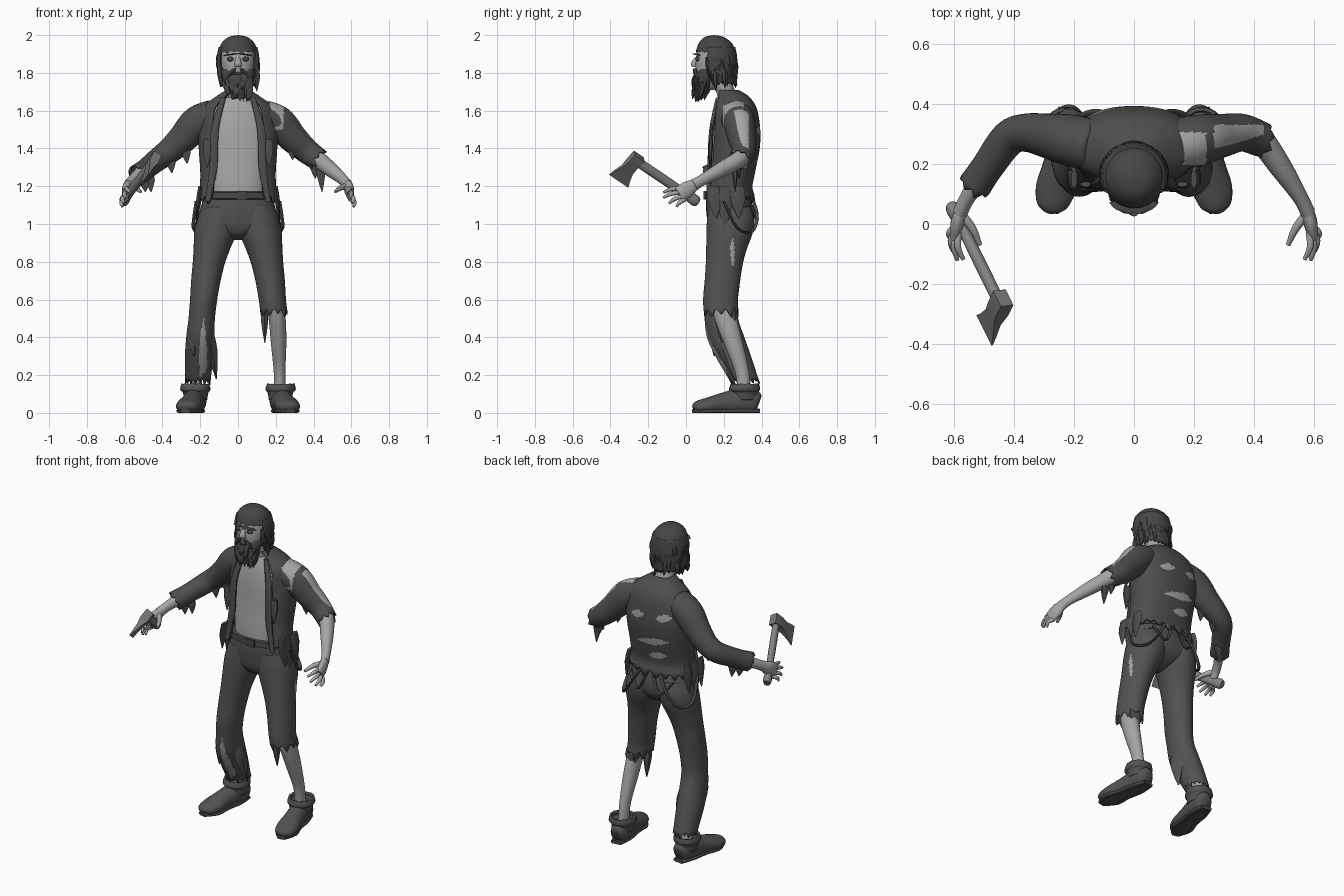
import bpy, bmesh, math, random
from mathutils import Vector

random.seed(7)
cube = bpy.data.objects.get("Cube")
if cube:
    bpy.data.objects.remove(cube)


def material(name, value):
    mat = bpy.data.materials.new(name)
    mat.use_nodes = True
    colour = (value, value, value, 1)
    mat.diffuse_color = colour
    mat.node_tree.nodes["Principled BSDF"].inputs["Base Color"].default_value = colour
    return mat


skin = material("pale skin", 0.38)
jacket_cloth = material("jacket cloth", 0.075)
trouser_cloth = material("trouser cloth", 0.085)
hair_dark = material("dark hair", 0.06)
leather = material("boot leather", 0.085)
belt_leather = material("belt leather", 0.06)
wood = material("axe wood", 0.23)
steel = material("axe steel", 0.18)


def finish(name, bm, mats, thickness=0):
    bmesh.ops.recalc_face_normals(bm, faces=bm.faces)
    mesh = bpy.data.meshes.new(name)
    bm.to_mesh(mesh)
    bm.free()
    for mat in mats:
        mesh.materials.append(mat)
    mesh.shade_smooth()
    mesh.set_sharp_from_angle(angle=math.radians(50))
    obj = bpy.data.objects.new(name, mesh)
    bpy.context.collection.objects.link(obj)
    if thickness:
        shell = obj.modifiers.new("cloth thickness", 'SOLIDIFY')
        shell.thickness = thickness
        shell.offset = 0
    return obj


def refine(rings, steps):
    """Smooth interpolation through the given rings."""
    vecs = [Vector(r) for r in rings]
    out = []
    for i in range(len(vecs) - 1):
        p, q = vecs[i], vecs[i + 1]
        before, after = vecs[max(i - 1, 0)], vecs[min(i + 2, len(vecs) - 1)]
        m, k = (q - before) / 2, (after - p) / 2
        for j in range(steps):
            t = j / steps
            u = 1 - t
            out.append(p * (1 + 2 * t) * u * u + m * t * u * u
                       + q * t * t * (3 - 2 * t) - k * t * t * u)
    return out + [vecs[-1]]


def loft(name, rings, *mats, along=False, n=28, arc=None, steps=4, hem=0, teeth=16,
         rule=None, power=1, thickness=0):
    """Skin ellipses (x, y, z, half width, half depth); angle zero is the front."""
    rings = refine(rings, steps)
    centres = [Vector(r[:3]) for r in rings]
    lengths = [random.uniform(.25, 1) for _ in range(teeth + 1)]
    bm = bmesh.new()
    rows = []
    start, end = arc or (0, math.tau)
    count = n + 1 if arc else n
    for i, r in enumerate(rings):
        tangent = (centres[min(i + 1, len(rings) - 1)] - centres[max(i - 1, 0)]).normalized()
        side, front = Vector((1, 0, 0)), Vector((0, -1, 0))
        if along:
            frame = tangent.to_track_quat('Z', 'Y').to_matrix()
            side, front = frame.col[0], frame.col[1]
        row = []
        for k in range(count):
            angle = start + (end - start) * k / n
            s, c = math.sin(angle), math.cos(angle)
            s, c = (math.copysign(abs(v) ** power, v) for v in (s, c))
            p = centres[i] + side * (r[3] * s) + front * (r[4] * c)
            if hem and i == len(rings) - 1:
                tooth = teeth * k / n
                p += tangent * hem * lengths[int(tooth)] * (1 - abs(2 * (tooth % 1) - 1))
            p.z = max(p.z, 0)
            row.append(bm.verts.new(p))
        rows.append(row)
    for a, b in zip(rows, rows[1:]):
        for k in range(n):
            j = (k + 1) % count
            face = bm.faces.new((a[k], a[j], b[j], b[k]))
            if rule and rule(face.calc_center_median()):
                face.material_index = 1
    if not arc and not hem:
        bm.faces.new(rows[0])
        bm.faces.new(rows[-1])
    return finish(name, bm, mats, thickness)


def mirrored(rings, s):
    return [(s * r[0], *r[1:]) for r in rings]


def ball(name, centre, size, mat):
    bm = bmesh.new()
    bmesh.ops.create_uvsphere(bm, u_segments=16, v_segments=10, radius=1)
    for v in bm.verts:
        v.co = Vector(centre) + v.co * Vector(size)
    return finish(name, bm, [mat])


def strand(name, top, tip, width, depth, mat, n=6):
    """A tuft or rag that tapers to its tip."""
    a, b = Vector(top), Vector(tip)
    rings = [(*a.lerp(b, t), width * w, depth * w) for t, w in ((0, 0.8), (0.4, 1), (1, 0.1))]
    return loft(name, rings, mat, n=n, steps=2)


# Torso, neck and head
loft("torso", [(0, .22, 1.1, .16, .1), (0, .22, 1.2, .155, .105), (0, .235, 1.35, .175, .108),
               (0, .25, 1.5, .185, .115), (0, .25, 1.6, .155, .1), (0, .225, 1.67, .07, .055)],
     skin, power=.9)
loft("neck", [(0, .245, 1.6, .075, .06), (0, .21, 1.7, .056, .05), (0, .175, 1.8, .055, .055)], skin)
loft("head", [(0, .11, 1.71, .035, .04), (0, .125, 1.75, .06, .07), (0, .138, 1.81, .082, .088),
              (0, .145, 1.87, .09, .094), (0, .15, 1.94, .085, .085)], skin)
loft("nose", [(0, .06, 1.885, .012, .012), (0, .045, 1.85, .018, .02), (0, .05, 1.83, .02, .014)], skin, n=12)
ball("mouth", (0, .052, 1.797), (.03, .012, .008), belt_leather)
for s in (-1, 1):
    ball("eye_socket", (s * .038, .063, 1.873), (.02, .012, .013), hair_dark)
    ball("ear", (s * .097, .16, 1.86), (.014, .024, .034), skin)
    strand("eyebrow", (s * .012, .048, 1.902), (s * .08, .072, 1.89), .026, .018, hair_dark)
    strand("moustache", (s * .02, .047, 1.822), (s * .06, .06, 1.765), .018, .014, hair_dark)

# Hair and beard
loft("hair_crown", [(0, .15, 2, .001, .001), (0, .15, 1.99, .05, .05), (0, .155, 1.96, .085, .086),
                    (0, .157, 1.93, .098, .1), (0, .157, 1.915, .102, .104)], hair_dark, hem=.018, n=64)
loft("hair_back", [(0, .157, 1.935, .096, .098), (0, .158, 1.89, .106, .106), (0, .163, 1.84, .107, .104),
                   (0, .168, 1.79, .103, .098), (0, .175, 1.75, .09, .088)], hair_dark,
     arc=(1.15, math.tau - 1.15), hem=.03, thickness=.012, n=48)
for i in range(34):
    t = 1.1 + (math.tau - 2.2) * i / 33
    x, y = math.sin(t), -math.cos(t)
    z = 1.83 + random.uniform(-.02, .07)
    strand("hair_tuft", (x * .1, .161 + y * .096, z),
           (x * .1, .168 + y * .1, z - random.uniform(.07, .11)), .019, .016, hair_dark)
loft("beard", [(0, .118, 1.82, .088, .055), (0, .1, 1.775, .084, .06), (0, .088, 1.72, .062, .048),
               (0, .078, 1.67, .032, .028)], hair_dark, hem=.025, teeth=9, n=36)
for i in range(26):
    t = random.uniform(-1.6, 1.6)
    x, y, z = math.sin(t), -math.cos(t), random.uniform(1.71, 1.8)
    strand("beard_tuft", (x * .07, .1 + y * .05, z),
           (x * .06, .08 + y * .047, z - .065), .017, .014, hair_dark)

# Open jacket with a torn back and shoulder
tears = [(-.105, 1.51, .05), (.07, 1.5, .05), (-.025, 1.345, .11), (-.05, 1.255, .06)]


def jacket_tear(c):
    back = c.y > .3 and any(abs(c.x - x) < w and
                            abs(c.z - z + .15 * (c.x - x)) < .022 * (1 - ((c.x - x) / w) ** 2)
                            for x, z, w in tears)
    shoulder = c.x > .155 and 1.5 < c.z < 1.63 and .2 < c.y < .3
    return back or shoulder


loft("jacket", [(0, .222, 1.705, .06, .055), (0, .245, 1.67, .115, .085), (0, .255, 1.61, .187, .115),
                (0, .26, 1.5, .206, .128), (0, .255, 1.4, .203, .13), (0, .24, 1.28, .195, .122),
                (0, .225, 1.2, .197, .122), (0, .228, 1.15, .206, .13)],
     jacket_cloth, skin, arc=(.66, math.tau - .66), n=120, steps=13, hem=.06,
     rule=jacket_tear, power=.88, thickness=.01)
for s in (-1, 1):
    for y, low in ((.15, 1.03), (.2, .98), (.27, 1.03)):
        strand("jacket_rag", (s * .2, y, 1.2), (s * .222, y + .01, low), .014, .042, jacket_cloth)
    loft("jacket_lapel", mirrored([(.078, .17, 1.67, .015, .012), (.122, .135, 1.5, .022, .012),
                                   (.13, .125, 1.3, .022, .012), (.16, .115, 1.12, .015, .01)], s),
         jacket_cloth, n=10)
    strand("pocket_flap", (s * .16, .133, 1.45), (s * .165, .125, 1.3), .028, .012, jacket_cloth)

# Arms and hands
arm = [(.13, .262, 1.575, .07, .068), (.215, .28, 1.535, .07, .074), (.29, .295, 1.455, .058, .063),
       (.36, .305, 1.39, .048, .052), (.42, .285, 1.345, .044, .046), (.49, .19, 1.29, .038, .04),
       (.555, .09, 1.235, .026, .03), (.58, .04, 1.205, .025, .032)]
fingers = [(.57, -.118, 1.168), (.59, -.12, 1.14), (.605, -.09, 1.11), (.612, -.05, 1.092)]
for s in (-1, 1):
    loft("arm", mirrored(arm, s), skin, along=True)
    loft("palm", mirrored([(.575, .05, 1.21, .022, .028), (.588, .01, 1.185, .024, .043),
                           (.597, -.035, 1.155, .018, .042)], s), skin, along=True, n=16)
    for i, tip in enumerate(fingers):
        root = Vector((.585 + .004 * i, -.025 + .006 * i, 1.188 - .02 * i))
        tip = Vector(tip)
        middle = root.lerp(tip, .55) + Vector((.012, 0, .008))
        loft("finger", mirrored([(*root, .012, .012), (*middle, .0115, .0115), (*tip, .007, .007)], s),
             skin, along=True, n=10)
    loft("thumb", mirrored([(.575, .03, 1.2, .016, .018), (.54, -.015, 1.19, .014, .014),
                            (.515, -.07, 1.17, .008, .008)], s), skin, along=True, n=10)


def sleeve(rings, s, grow):
    return mirrored([(*r[:3], r[3] + grow, r[4] + grow) for r in rings], s)


loft("right_sleeve", sleeve(arm[:6] + [(.53, .132, 1.26, .04, .043)], -1, .012), jacket_cloth,
     along=True, hem=.025, teeth=8, n=40, thickness=.008)
for x, y, z, drop in ((.28, .27, 1.42, .1), (.36, .28, 1.36, .09), (.47, .2, 1.27, .1), (.5, .17, 1.25, .08)):
    strand("right_sleeve_rag", (-x, y, z), (-x + .01, y, z - drop), .03, .012, jacket_cloth)


# The left sleeve is torn open over the shoulder and along the upper arm
def sleeve_tear(c):
    shoulder = c.x < .24 and 1.5 < c.z and .2 < c.y < .305
    upper_arm = .265 < c.x < .43 and c.y < .33 and c.z > 1.49 - .87 * (c.x - .29)
    return shoulder or upper_arm and c.y > .25 + .3 * (c.x - .265)


loft("left_sleeve", sleeve(arm[:5], 1, .011), jacket_cloth, skin, along=True, hem=.04,
     rule=sleeve_tear, teeth=8, n=80, steps=16, thickness=.008)
for x, y, z, drop in ((.28, .27, 1.42, .08), (.4, .28, 1.33, .09), (.435, .26, 1.32, .15)):
    strand("left_sleeve_rag", (x, y, z), (x + .01, y, z - drop), .026, .014, jacket_cloth)

# Trousers and belt
loft("trouser_hips", [(0, .22, 1.17, .172, .112), (0, .23, 1.09, .197, .124), (0, .235, 1.03, .21, .124),
                      (0, .232, .98, .195, .112), (0, .225, .94, .1, .08), (0, .22, .915, .02, .03)],
     trouser_cloth, power=.9)
thigh = [(.095, .232, 1.09, .09, .11), (.108, .236, 1.02, .108, .121), (.12, .23, .95, .108, .118),
         (.138, .215, .87, .093, .104), (.155, .203, .79, .081, .094), (.17, .193, .7, .074, .09),
         (.182, .183, .6, .068, .088)]
calf = [(.192, .187, .5, .066, .085), (.2, .21, .4, .07, .095), (.206, .25, .3, .071, .09),
        (.212, .305, .18, .064, .074)]
loft("right_trouser_leg", mirrored(thigh + calf, -1), trouser_cloth, skin, hem=.04, thickness=.008,
     n=64, steps=6, rule=lambda c: abs(c.x + .185) < .11 * (.52 - c.z) and c.x > -.205
     and c.x < -.165 and c.y < .22)
loft("left_trouser_leg", thigh + [(.188, .185, .55, .068, .088)], trouser_cloth, skin, hem=.055, teeth=10,
     n=80, steps=12, thickness=.008,
     rule=lambda c: c.x > .17 and abs(c.y - .245) < .011 * (1 - ((c.z - .85) / .08) ** 2))
strand("left_knee_rag", (.14, .18, .56), (.142, .19, .37), .022, .03, trouser_cloth)
strand("left_back_rag", (.195, .235, .58), (.21, .255, .42), .05, .035, trouser_cloth)
strand("right_hem_rag", (-.15, .2, .42), (-.115, .26, .18), .033, .05, trouser_cloth)
strand("right_shin_rag", (-.225, .17, .46), (-.235, .15, .3), .035, .035, trouser_cloth)
loft("belt", [(0, .221, 1.172, .17, .113), (0, .221, 1.168, .18, .12), (0, .222, 1.135, .188, .124),
              (0, .222, 1.13, .178, .115)], belt_leather, power=.9, steps=1, n=40)
bpy.ops.mesh.primitive_cube_add(size=1, location=(.02, .099, 1.152))
buckle = bpy.context.object
buckle.name = "belt_buckle"
buckle.scale = (.055, .012, .045)
buckle.data.materials.append(belt_leather)

# Loose braces hanging from the waist
for s in (-1, 1):
    for path in ([(.05, .34, 1.17), (.12, .375, 1.05), (.19, .35, .96), (.235, .27, .98), (.22, .2, 1.12)],
                 [(.015, .34, 1.17), (.035, .365, 1.09), (.08, .375, 1.02), (.15, .345, 1.1)]):
        loft("hanging_brace", mirrored([(*p, .01, .006) for p in path], s), belt_leather,
             along=True, n=8)

# Shins and boots
for s in (-1, 1):
    loft("shin", mirrored([(.19, .18, .62, .046, .055), (.207, .21, .5, .045, .06),
                           (.215, .25, .37, .041, .051), (.22, .296, .22, .031, .038),
                           (.222, .31, .1, .03, .035)], s), skin)
    loft("boot", mirrored([(.216, .387, .055, .025, .035), (.218, .365, .06, .05, .062),
                           (.228, .29, .06, .056, .07), (.245, .2, .05, .058, .058),
                           (.262, .12, .038, .066, .044), (.275, .06, .03, .05, .033),
                           (.278, .04, .022, .015, .015)], s), leather, along=True)
    loft("boot_sole", mirrored([(.217, .388, .01, .035, .012), (.228, .3, .01, .054, .012),
                                (.245, .2, .01, .054, .012), (.262, .11, .01, .066, .012),
                                (.278, .038, .01, .025, .012)], s),
         belt_leather, along=True, power=.6)
    loft("boot_cuff", mirrored([(.224, .31, .07, .055, .065), (.224, .31, .11, .062, .066),
                                (.226, .31, .125, .074, .076), (.226, .312, .15, .068, .07)], s),
         leather, hem=.008, thickness=.012)

# Axe in the right hand
butt, top = Vector((-.61, .062, 1.115)), Vector((-.435, -.292, 1.353))
grip = (top - butt).normalized()
loft("axe_handle", [(*butt.lerp(top, t), r, r * 1.25) for t, r in
                    ((0, .019), (.05, .025), (.2, .02), (.6, .021), (1, .02))], wood, along=True, n=14)
blade = Vector((-.07, -.06, -.135))
blade = (blade - grip * blade.dot(grip)).normalized()
flat = grip.cross(blade)
eye = butt.lerp(top, .93)
bm = bmesh.new()
rows = []
for out, low, high, thick in ((-.032, -.034, .034, .024), (.025, -.03, .034, .025), (.07, -.037, .036, .013),
                              (.115, -.055, .05, .007), (.15, -.075, .058, .002)):
    rows.append([bm.verts.new(eye + blade * out + grip * u + flat * w)
                 for u, w in ((low, -thick), (high, -thick), (high, thick), (low, thick))])
for a, b in zip(rows, rows[1:]):
    for k in range(4):
        bm.faces.new((a[k], a[k - 1], b[k - 1], b[k]))
bm.faces.new(rows[0])
bm.faces.new(rows[-1])
finish("axe_head", bm, [steel])
